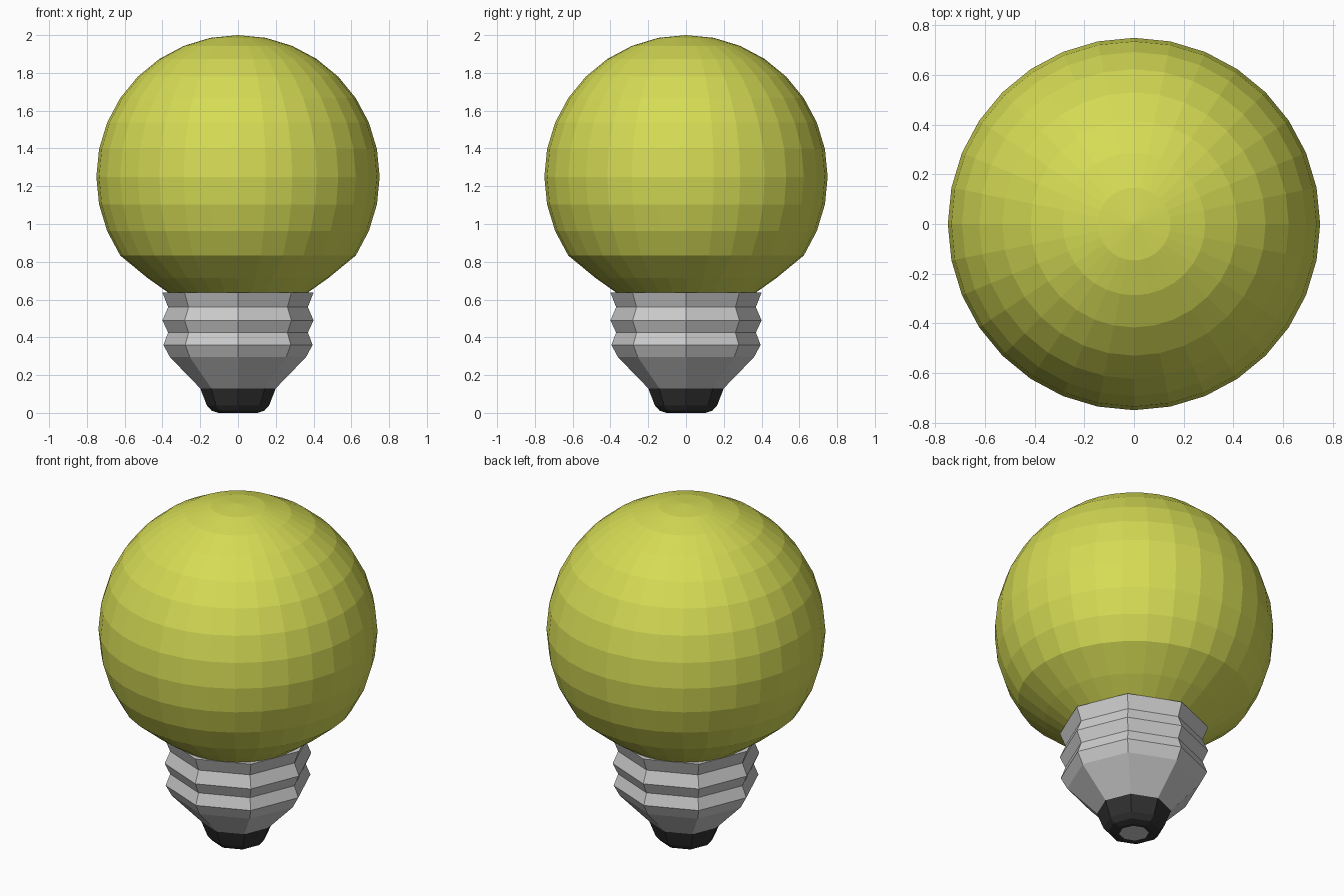
import bpy, bmesh, math

if "Cube" in bpy.data.objects:
    bpy.data.objects.remove(bpy.data.objects["Cube"])


def material(name, rgb):
    m = bpy.data.materials.new(name)
    m.diffuse_color = (*rgb, 1)
    m.use_nodes = True
    m.node_tree.nodes["Principled BSDF"].inputs["Base Color"].default_value = m.diffuse_color
    return m


def lathe(name, profile, sides, mat=None):
    """Spin an (r, z) profile, listed bottom to top, around z; r = 0 is a pole."""
    bm = bmesh.new()
    rings = []
    for r, z in profile:
        n = 1 if r == 0 else sides
        rings.append([bm.verts.new((r * math.cos(2 * math.pi * i / sides),
                                    r * math.sin(2 * math.pi * i / sides), z))
                      for i in range(n)])
    for a, b in zip(rings, rings[1:]):
        for i in range(sides):
            j = (i + 1) % sides
            quad = [a[i % len(a)], a[j % len(a)], b[j % len(b)], b[i % len(b)]]
            bm.faces.new(list(dict.fromkeys(quad)))
    bmesh.ops.recalc_face_normals(bm, faces=bm.faces)
    mesh = bpy.data.meshes.new(name)
    bm.to_mesh(mesh)
    bm.free()
    if mat:
        mesh.materials.append(mat)
    obj = bpy.data.objects.new(name, mesh)
    bpy.context.collection.objects.link(obj)
    return obj


glass = material("yellow_green_glass", (0.67, 0.71, 0.09))
black = material("black_insulator", (0.03, 0.03, 0.03))

# Globe: 32 x 16 sphere whose lower rings taper into a neck
step = math.pi / 16
globe = [(0.35, 0.62), (0.37, 0.637), (0.48, 0.715)]
globe += [(0.75 * math.cos(k * step), 1.25 + 0.75 * math.sin(k * step))
          for k in range(-3, 8)]
globe.append((0, 2.0))
lathe("glass_globe", globe, 32, glass)

# Octagonal screw base with ridges
lathe("screw_base", [(0.2, 0.13), (0.36, 0.295), (0.395, 0.36), (0.37, 0.425),
                     (0.4, 0.49), (0.37, 0.56), (0.4, 0.637), (0.33, 0.637)], 8)

# Dark insulator and the contact set in its underside
lathe("insulator", [(0.08, 0), (0.105, 0), (0.14, 0.012), (0.165, 0.04), (0.2, 0.13)],
      8, black)
lathe("contact", [(0, 0), (0.08, 0)], 8).data.flip_normals()
contact = bpy.data.objects["contact"].data
if contact.polygons[0].normal.z > 0:
    contact.flip_normals()
